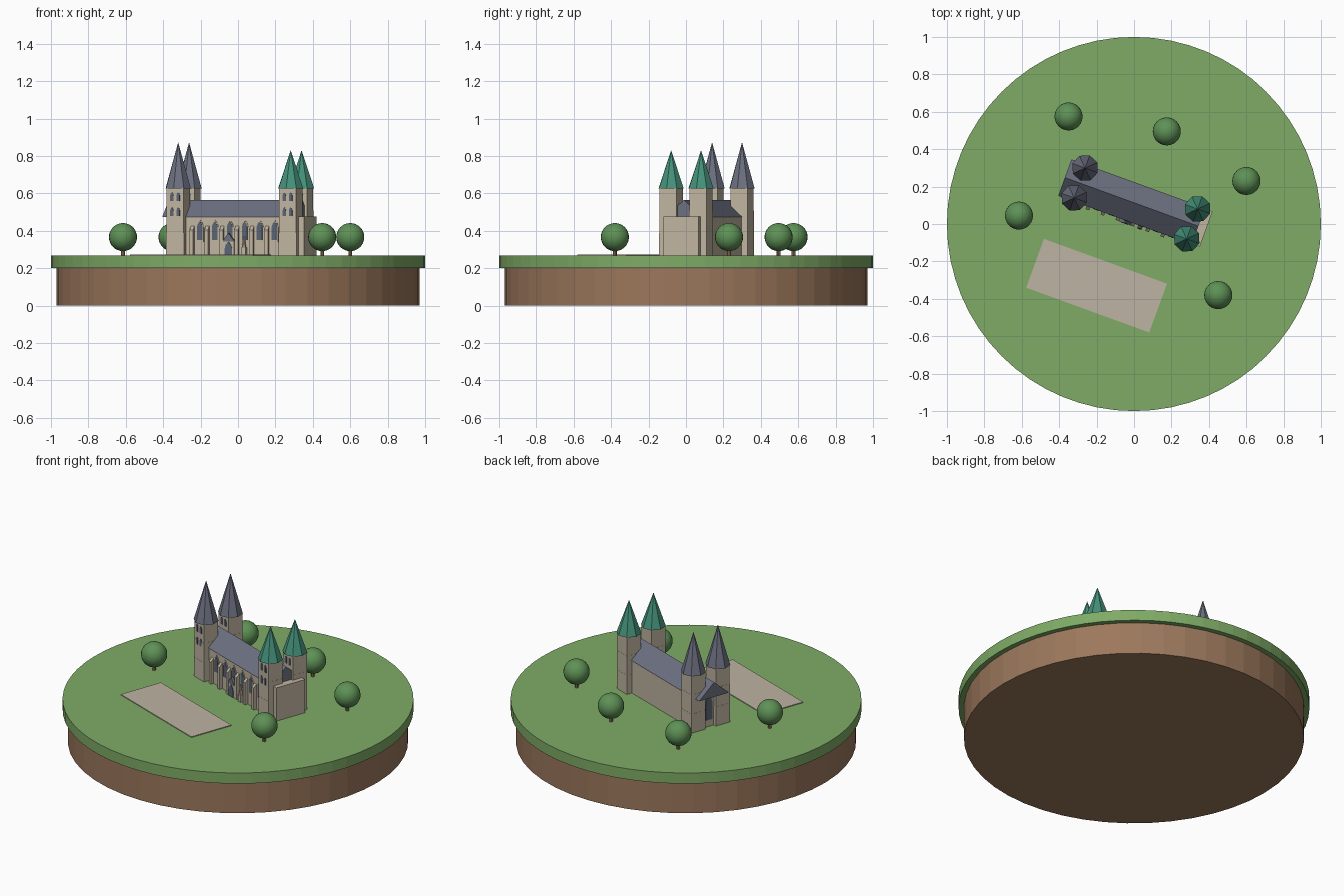
import bpy, bmesh, math
from mathutils import Matrix, Vector

if "Cube" in bpy.data.objects:
    bpy.data.objects.remove(bpy.data.objects["Cube"], do_unlink=True)


def material(name, hexcode):
    """Flat material from an sRGB hex code."""
    srgb = [int(hexcode[i:i + 2], 16) / 255 for i in (0, 2, 4)]
    col = [c / 12.92 if c < 0.04 else ((c + 0.055) / 1.055) ** 2.4 for c in srgb] + [1]
    m = bpy.data.materials.new(name)
    m.use_nodes = True
    m.diffuse_color = col
    m.node_tree.nodes["Principled BSDF"].inputs["Base Color"].default_value = col
    return m


GRASS = material("grass green", "7fab66")
EARTH = material("earth brown", "9c785c")
STONE = material("warm stone", "c0b5a0")
PAVING = material("pale paving", "bdb3a2")
SLATE = material("slate grey", "6c7080")
GLASS = material("window blue grey", "5b6475")
COPPER = material("copper green", "45917a")
LEAF = material("leaf green", "5e9156")

GROUND = 0.267
SITE = Matrix.Translation((0.01, 0.11, 0)) @ Matrix.Rotation(math.radians(-20), 4, "Z")
FRONT = Matrix.Identity(4)
WEST = Matrix.Rotation(math.radians(-90), 4, "Z")


def finish(name, bm, mat, matrix=SITE):
    bmesh.ops.recalc_face_normals(bm, faces=bm.faces)
    me = bpy.data.meshes.new(name)
    bm.to_mesh(me)
    bm.free()
    me.materials.append(mat)
    ob = bpy.data.objects.new(name, me)
    ob.matrix_world = matrix
    bpy.context.collection.objects.link(ob)
    return ob


def box(name, mat, x, y, z):
    """Box from three (low, high) ranges."""
    bm = bmesh.new()
    bmesh.ops.create_cube(bm, size=1)
    for v in bm.verts:
        v.co = [(r[0] + r[1]) / 2 + c * (r[1] - r[0]) for r, c in zip((x, y, z), v.co)]
    return finish(name, bm, mat)


def cone(name, mat, r1, r2, z0, z1, sides, at=(0, 0), matrix=SITE):
    bm = bmesh.new()
    bmesh.ops.create_cone(bm, cap_ends=True, segments=sides, radius1=r1, radius2=r2, depth=z1 - z0)
    bmesh.ops.translate(bm, verts=bm.verts, vec=(at[0], at[1], (z0 + z1) / 2))
    return finish(name, bm, mat, matrix)


def slab(name, mat, outline, y0, y1, turn=FRONT):
    """Outline in x and z, extruded along y."""
    bm = bmesh.new()
    face = bm.faces.new([bm.verts.new((x, y0, z)) for x, z in outline])
    new = bmesh.ops.extrude_face_region(bm, geom=[face])["geom"]
    moved = [g for g in new if isinstance(g, bmesh.types.BMVert)]
    bmesh.ops.translate(bm, verts=moved, vec=(0, y1 - y0, 0))
    return finish(name, bm, mat, SITE @ turn)


def arch(x, w, z0, z1):
    """Pointed window outline."""
    s = z1 - w * 0.9
    return [(x - w / 2, z0), (x + w / 2, z0), (x + w / 2, s), (x + w / 3, (s + z1) / 2 + 0.002),
            (x, z1), (x - w / 3, (s + z1) / 2 + 0.002), (x - w / 2, s)]


# Round base
WORLD = Matrix.Identity(4)
cone("earth_base", EARTH, 0.97, 0.97, 0, 0.2, 48, matrix=WORLD)
cone("grass_disc", GRASS, 1, 1, 0.2, GROUND, 64, matrix=WORLD)
box("paved_square", PAVING, (-0.397, 0.303), (-0.624, -0.346), (GROUND - 0.01, GROUND + 0.005))

# Nave and its pitched roof
WALL = 0.1
box("nave_walls", STONE, (-0.35, 0.4), (-WALL, WALL), (GROUND - 0.01, 0.476))
slab("nave_roof", SLATE, [(-0.104, 0.473), (0.104, 0.473), (0, 0.565)], -0.355, 0.404,
     Matrix.Rotation(math.radians(90), 4, "Z"))

# Four square towers with eight-sided spires
HALF = 0.05
for cx, end, roof, tip in ((-0.32, "west", SLATE, 0.873), (0.32, "east", COPPER, 0.83)):
    for cy, side in ((-0.085, "front"), (0.085, "back")):
        label = f"{end}_{side}"
        story = (0.627 - GROUND) / 3
        for i in range(3):
            h = HALF - 0.0008 * i
            z = GROUND + i * story
            box(f"{label}_tower_story_{i + 1}", STONE, (cx - h, cx + h), (cy - h, cy + h), (z, z + story))
        cone(f"{label}_spire", roof, 0.072, 0, 0.625, tip, 8, (cx, cy))
        for row, z in enumerate((0.48, 0.56)):
            for dx in (-0.018, 0.018):
                slab(f"{label}_tower_window", GLASS, arch(cx + dx, 0.018, z, z + 0.045),
                     cy - HALF - 0.002, cy - HALF + 0.005)

# Bays of pointed windows and sloped buttresses on the front
BAY = 0.085
for i in range(6):
    x = -0.19 + i * BAY
    slab("nave_window_frame", STONE, arch(x, 0.042, 0.34, 0.458), -WALL - 0.004, -WALL + 0.003)
    slab("nave_window", GLASS, arch(x, 0.031, 0.35, 0.449), -WALL - 0.006, -WALL + 0.003)
for i in range(7):
    x = -0.2325 + i * BAY
    buttress = box("buttress", STONE, (x - 0.01, x + 0.01), (-WALL - 0.02, -WALL + 0.005), (GROUND, 0.43))
    for v in buttress.data.vertices:
        if v.co.z > 0.4 and v.co.y < -WALL:
            v.co.z -= 0.025

# Gabled doorway and a small statue beside it
DOOR = -0.022
box("porch", STONE, (DOOR - 0.032, DOOR + 0.032), (-WALL - 0.018, -WALL), (GROUND, 0.345))
slab("porch_gable", SLATE, [(DOOR - 0.034, 0.343), (DOOR + 0.034, 0.343), (DOOR, 0.388)],
     -WALL - 0.02, -WALL)
slab("door", GLASS, arch(DOOR, 0.042, GROUND, 0.342), -WALL - 0.022, -WALL - 0.01)
cone("statue", PAVING, 0.012, 0.005, 0.31, 0.37, 8, (0.064, -WALL - 0.012))
box("statue_plinth", STONE, (0.051, 0.077), (-WALL - 0.024, -WALL), (GROUND, 0.31))

# Tall window between the west towers
slab("west_window", GLASS, arch(0, 0.045, 0.31, 0.46), -0.355, -0.345, WEST)

# Round trees
for x, y in ((-0.35, 0.575), (0.175, 0.495), (0.6, 0.23), (-0.615, 0.045), (0.45, -0.38)):
    bm = bmesh.new()
    bmesh.ops.create_uvsphere(bm, u_segments=24, v_segments=16, radius=0.075)
    for f in bm.faces:
        f.smooth = True
    finish("tree_crown", bm, LEAF, Matrix.Translation((x, y, 0.366)))
    cone("tree_trunk", EARTH, 0.01, 0.01, GROUND - 0.005, 0.31, 8, (x, y), WORLD)
